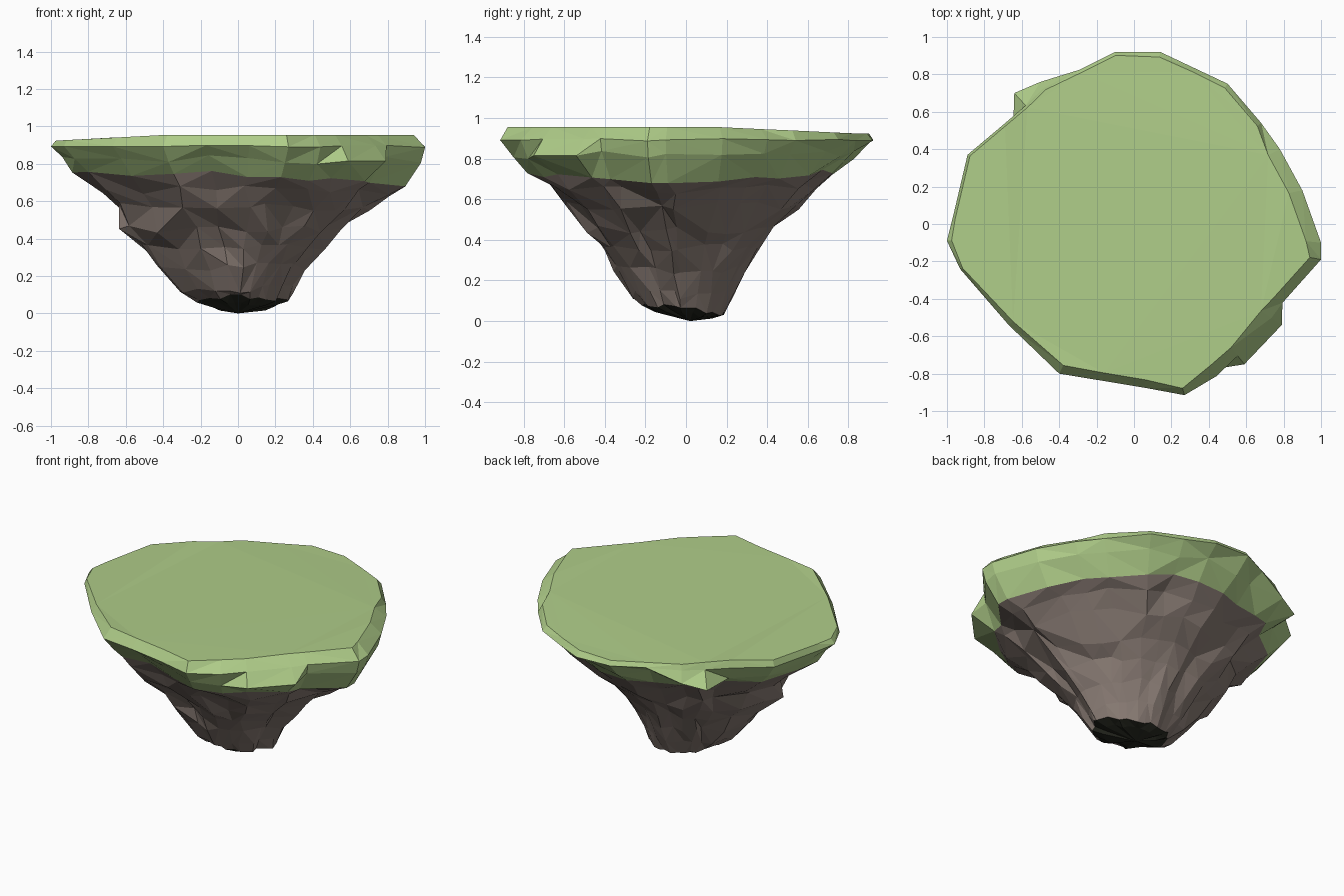
import bpy, bmesh, math, random
from mathutils import Vector

if "Cube" in bpy.data.objects:
    bpy.data.objects.remove(bpy.data.objects["Cube"])

random.seed(11)

def material(name, rgb):
    m = bpy.data.materials.new(name)
    m.diffuse_color = (*rgb, 1)
    m.use_nodes = True
    m.node_tree.nodes["Principled BSDF"].inputs["Base Color"].default_value = m.diffuse_color
    return m

GRASS = material("grass green", (0.43, 0.61, 0.25))
ROCK = material("rock brown", (0.25, 0.20, 0.175))
DARK = material("underside black", (0.022, 0.024, 0.016))

# island outline seen from above: x, y, plateau inset, rim scale (below 1 leaves a ledge)
OUTLINE = [
    (1.0, -.10, .92, 1), (.90, .18, .92, 1), (.78, .40, .92, 1), (.68, .54, .97, 1),
    (.50, .75, .97, 1), (.32, .835, .975, 1), (.14, .92, .97, 1), (-.10, .92, .98, 1),
    (-.29, .825, .98, 1), (-.50, .76, .945, .96), (-.64, .70, .89, .905),
    (-.70, .53, .985, 1), (-.89, .37, .985, 1), (-.97, .03, .985, 1), (-1.0, -.09, .975, 1),
    (-.93, -.24, .985, 1), (-.67, -.54, .965, 1), (-.40, -.80, .945, 1),
    (-.17, -.838, .95, 1), (.06, -.876, .95, 1), (.27, -.915, .96, 1), (.45, -.83, .91, .98),
    (.59, -.75, .88, .94), (.79, -.54, .86, .93), (.81, -.43, .92, .98), (1.0, -.19, .94, 1)]
N = len(OUTLINE)

# rock profile: height, then reach to +x, -x, +y, -y
PROFILE = [
    (.74, .88, .87, .72, .77), (.66, .80, .755, .63, .69), (.57, .70, .66, .54, .60),
    (.45, .54, .61, .43, .50), (.36, .44, .53, .35, .42), (.25, .36, .43, .285, .34),
    (.13, .30, .32, .23, .265), (.062, .265, .22, .185, .22)]

def reach(x, y, row):
    """Blend the four side reaches into one scale for this direction."""
    c2 = x * x / (x * x + y * y)
    return c2 * row[1 if x > 0 else 2] + (1 - c2) * row[3 if y > 0 else 4] / .915

def plateau_height(x, y):
    return .955 - .032 * min(1, max(0, -x - .4, .9 * (y - .2)) / .6)

# grass rings: plateau edge, rim, bulge under the rim
top, rim, bulge = [], [], []
for x, y, inset, edge in OUTLINE:
    top.append(Vector((x * inset, y * inset, plateau_height(x, y))))
    rim.append(Vector((x * edge, y * edge, .893 + random.uniform(-.006, .006))))
    s = 1 if edge < .97 else reach(x, y, (0, .98, .94, .82, .845))
    bulge.append(Vector((x * s, y * s, .82 + random.uniform(-.025, .025))))

# rock rings: craggy at the front and left, calmer at the back
rings = []
for k, row in enumerate(PROFILE):
    ring = []
    for x, y, _, _ in OUTLINE:
        rough = .05 if y < .1 else .02
        if k in (0, 7):
            rough *= .4
        s = reach(x, y, row) * (1 + random.uniform(-rough, rough))
        turn = random.uniform(-.05, .05) if 0 < k < 7 else 0
        c, n = math.cos(turn), math.sin(turn)
        dz = random.uniform(-.022, .022) if k < 7 else random.uniform(-.015, .015)
        if k < 2:        # grass hangs lower on the right side
            dz -= (.06 - .04 * k) * max(0, x) ** 2
        if k == 7:       # broken base is higher at the front
            dz -= .13 * y * s
        ring.append(Vector(((x * c - y * n) * s, (x * n + y * c) * s, row[0] + dz)))
    rings.append(ring)

# crags and a groove on the front face
for i, k, f in ((17, 2, 1.09), (17, 1, 1.03), (16, 2, 1.03), (16, 3, 1.05),
                (18, 4, .88), (18, 3, .92), (19, 5, 1.06), (22, 3, 1.05)):
    rings[k][i].x *= f
    rings[k][i].y *= f

def build(name, loops, mat, cap_first=False, tip=None):
    """Loft stacked rings into flat triangles, optionally capped or pointed."""
    bm = bmesh.new()
    vs = [[bm.verts.new(p) for p in loop] for loop in loops]
    for a, b in zip(vs, vs[1:]):
        for i in range(N):
            j = (i + 1) % N
            if random.random() < .5:
                tris = ((a[i], b[i], b[j]), (a[i], b[j], a[j]))
            else:
                tris = ((a[i], b[i], a[j]), (a[j], b[i], b[j]))
            for t in tris:
                bm.faces.new(t)
    if cap_first:
        bm.faces.new(vs[0])
    if tip:
        t = bm.verts.new(tip)
        for i in range(N):
            bm.faces.new((vs[-1][i], t, vs[-1][(i + 1) % N]))
    bmesh.ops.triangulate(bm, faces=[f for f in bm.faces if len(f.verts) > 3])
    bm.normal_update()
    me = bpy.data.meshes.new(name)
    bm.to_mesh(me)
    bm.free()
    me.materials.append(mat)
    ob = bpy.data.objects.new(name, me)
    bpy.context.collection.objects.link(ob)
    return ob

# grassy slab, rock cone and dark broken underside
build("grass_top", [top, rim, bulge, rings[0]], GRASS, cap_first=True)
build("rock_cone", rings, ROCK)
under = [Vector((.03 + (p.x - .03) * .7, p.y * .7, .6 * p.z + random.uniform(-.01, .01)))
         for p in rings[-1]]
build("dark_underside", [rings[-1], under], DARK, tip=(0, .02, 0))
